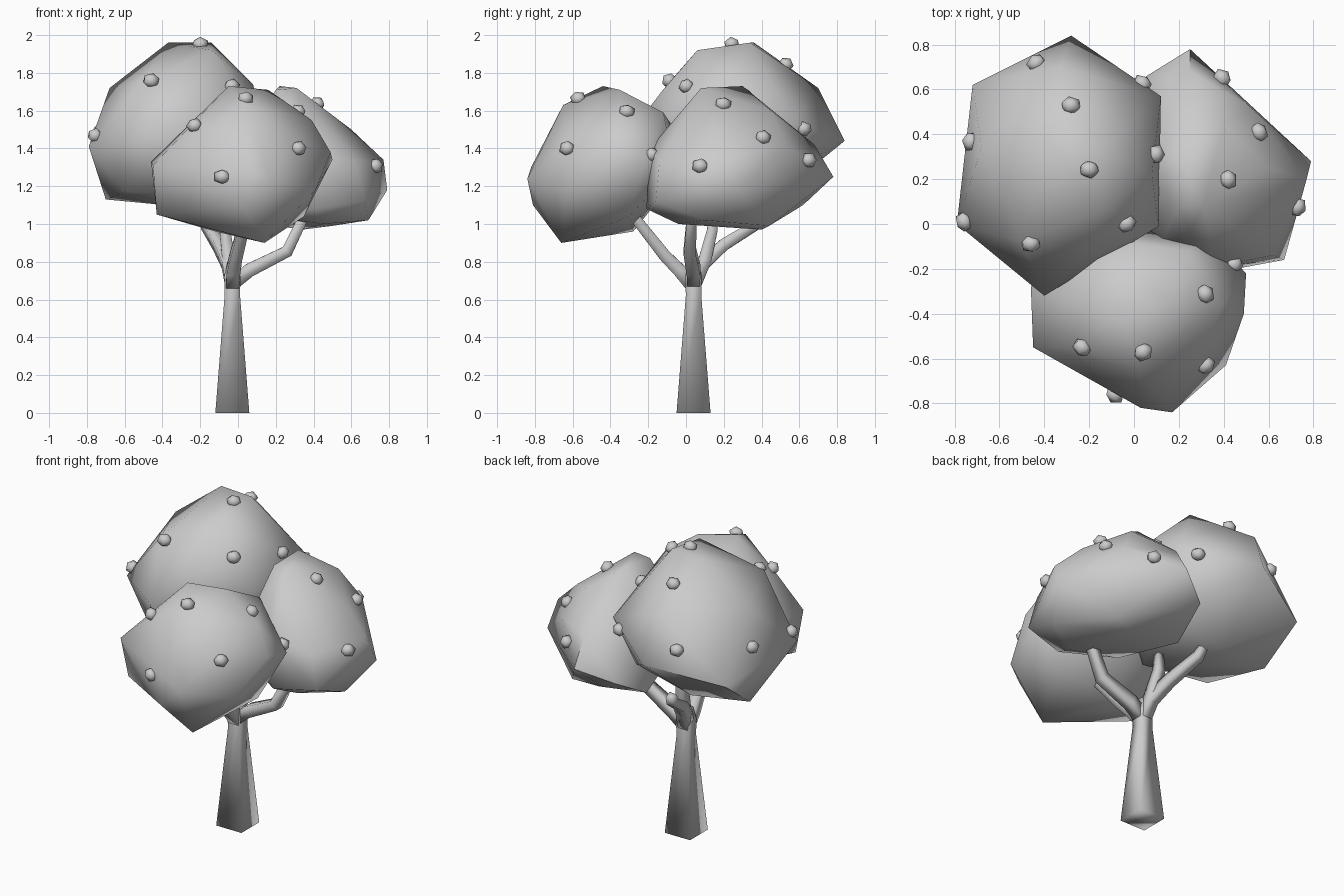
import bpy, bmesh, math
from mathutils import Vector
from mathutils.bvhtree import BVHTree


def finish(bm, name, angle=180):
    bmesh.ops.recalc_face_normals(bm, faces=bm.faces)
    mesh = bpy.data.meshes.new(name)
    bm.to_mesh(mesh)
    bm.free()
    obj = bpy.data.objects.new(name, mesh)
    bpy.context.collection.objects.link(obj)
    bpy.ops.object.select_all(action='DESELECT')
    obj.select_set(True)
    bpy.context.view_layer.objects.active = obj
    bpy.ops.object.shade_smooth_by_angle(angle=math.radians(angle))
    return obj


def tube(name, path, halves):
    """Tapered four-sided limb along a path; halves are half widths."""
    pts = [Vector(p) for p in path]
    bm = bmesh.new()
    side = Vector((1, 0, 0)) if abs(pts[-1].y - pts[0].y) > 0.08 else Vector((0, 1, 0))
    rings = []
    for i, p in enumerate(pts):
        d = (pts[min(i + 1, len(pts) - 1)] - pts[max(i - 1, 0)]).normalized()
        u = side.cross(d).normalized()
        v = d.cross(u)
        h = halves[i]
        rings.append([bm.verts.new(p + h * (a * u + b * v))
                      for a, b in ((1, 1), (-1, 1), (-1, -1), (1, -1))])
    for r0, r1 in zip(rings, rings[1:]):
        for k in range(4):
            n = (k + 1) % 4
            bm.faces.new((r0[k], r0[n], r1[n], r1[k]))
    bm.faces.new(rings[0])
    bm.faces.new(rings[-1])
    return finish(bm, name)


def leaf_mass(name, corners, fruits):
    """Faceted crown from its corner points, with fruit set on its surface."""
    bm = bmesh.new()
    for c in corners:
        bm.verts.new(c)
    bmesh.ops.convex_hull(bm, input=bm.verts)
    loose = [v for v in bm.verts if not v.link_faces]
    bmesh.ops.delete(bm, geom=loose, context='VERTS')
    bmesh.ops.recalc_face_normals(bm, faces=bm.faces)
    tree = BVHTree.FromBMesh(bm)
    finish(bm, name, 60)
    for i, f in enumerate(fruits):
        pos, nor, _, _ = tree.find_nearest(Vector(f))
        fb = bmesh.new()
        bmesh.ops.create_icosphere(fb, subdivisions=1, radius=0.047)
        rot = nor.to_track_quat('Z', 'Y').to_matrix()
        for v in fb.verts:
            v.co = rot @ Vector((v.co.x, v.co.y * 0.9, v.co.z * 0.85)) + pos + nor * 0.006
        finish(fb, f"{name}_fruit_{i + 1}")


# trunk and four branches
widths = [.034, .036, .032, .027, .023]
tube("trunk", [(-.03, .04, 0), (-.03, .04, .62), (-.03, .04, .72), (-.03, .04, .8)], [.09, .041, .043, .028])
tube("right_branch", [(-.03, .04, .68), (.06, .04, .755), (.26, .02, .855), (.34, .03, 1.02), (.37, .05, 1.08)], widths)
tube("front_branch", [(-.03, .04, .66), (-.025, -.03, .75), (-.01, -.11, .83), (.04, -.26, 1.02), (.05, -.3, 1.08)],
     widths)
tube("back_branch", [(-.03, .04, .66), (-.05, .09, .79), (-.1, .2, .89), (-.17, .38, 1.0), (-.18, .41, 1.05)], widths)
tube("middle_branch", [(-.03, .04, .66), (-.05, .1, .81), (-.07, .14, .97), (-.07, .14, 1.08)], [.034, .034, .028, .022])

# large crown at back left
leaf_mass("left_crown",
          [(-.37, .36, 1.96), (-.14, .06, 1.92), (-.14, .34, 1.96), (-.68, .34, 1.72), (-.79, 0, 1.41),
           (-.72, .62, 1.33), (-.28, .84, 1.44), (-.33, .7, 1.72), (.12, .57, 1.54),
           (.08, .22, 1.74), (.11, -.01, 1.55), (-.4, -.32, 1.45), (-.5, -.08, 1.76), (-.7, .35, 1.13),
           (-.33, .42, 1.10), (-.28, .14, 1.09), (-.15, -.1, 1.15), (-.6, -.05, 1.17), (.07, .3, 1.2),
           (0, .5, 1.24), (-.2, -.13, 1.7)],
          [(-.45, .74, 1.54), (-.28, .54, 1.86), (-.2, .24, 1.97), (-.75, .37, 1.5), (-.76, .01, 1.47),
           (-.46, -.09, 1.76), (-.01, -.03, 1.75), (.04, .63, 1.5), (.12, .31, 1.68)])

# crown at right
leaf_mass("right_crown",
          [(.31, .08, 1.72), (.22, .3, 1.73), (.2, .08, 1.71), (.4, .45, 1.6), (.6, .25, 1.5), (.77, .2, 1.34),
           (.79, .28, 1.18), (.25, .78, 1.25), (.25, .68, 1.42), (.52, .52, 1.42), (.67, -.16, 1.12),
           (.62, -.14, 1.33), (.4, -.21, 1.08), (.36, -.19, 1.4), (.69, .1, 1.02), (.5, .44, .99),
           (.34, .4, .97), (.45, -.04, 1.0), (.12, 0, 1.05), (.15, .62, 1.1), (0, .4, 1.02), (.04, .65, 1.16),
           (0, .3, 1.4), (.1, -.12, 1.3), (.25, -.03, 1.59)],
          [(.42, .68, 1.34), (.56, .41, 1.46), (.43, .2, 1.65), (.74, .07, 1.31), (.45, -.21, 1.37)])

# crown at front
leaf_mass("front_crown",
          [(-.05, -.44, 1.73), (.16, -.35, 1.71), (.24, -.12, 1.59), (.39, -.36, 1.55), (.49, -.4, 1.38),
           (.5, -.22, 1.34), (.41, -.63, 1.18), (.14, -.66, .90), (-.12, -.28, .96), (-.43, -.5, 1.05),
           (-.45, -.55, 1.31), (-.46, -.28, 1.33), (.17, -.84, 1.24), (.02, -.81, 1.1), (-.35, -.15, 1.12),
           (.35, -.3, 1.04), (-.2, -.06, 1.5), (0, -.02, 1.3), (.35, -.06, 1.3), (.03, -.65, 1.63),
           (-.25, -.55, 1.5), (.3, -.62, 1.45), (.03, -.82, 1.3)],
          [(.3, -.32, 1.57), (-.23, -.55, 1.52), (.04, -.57, 1.66), (.32, -.63, 1.4), (-.09, -.77, 1.25)])
